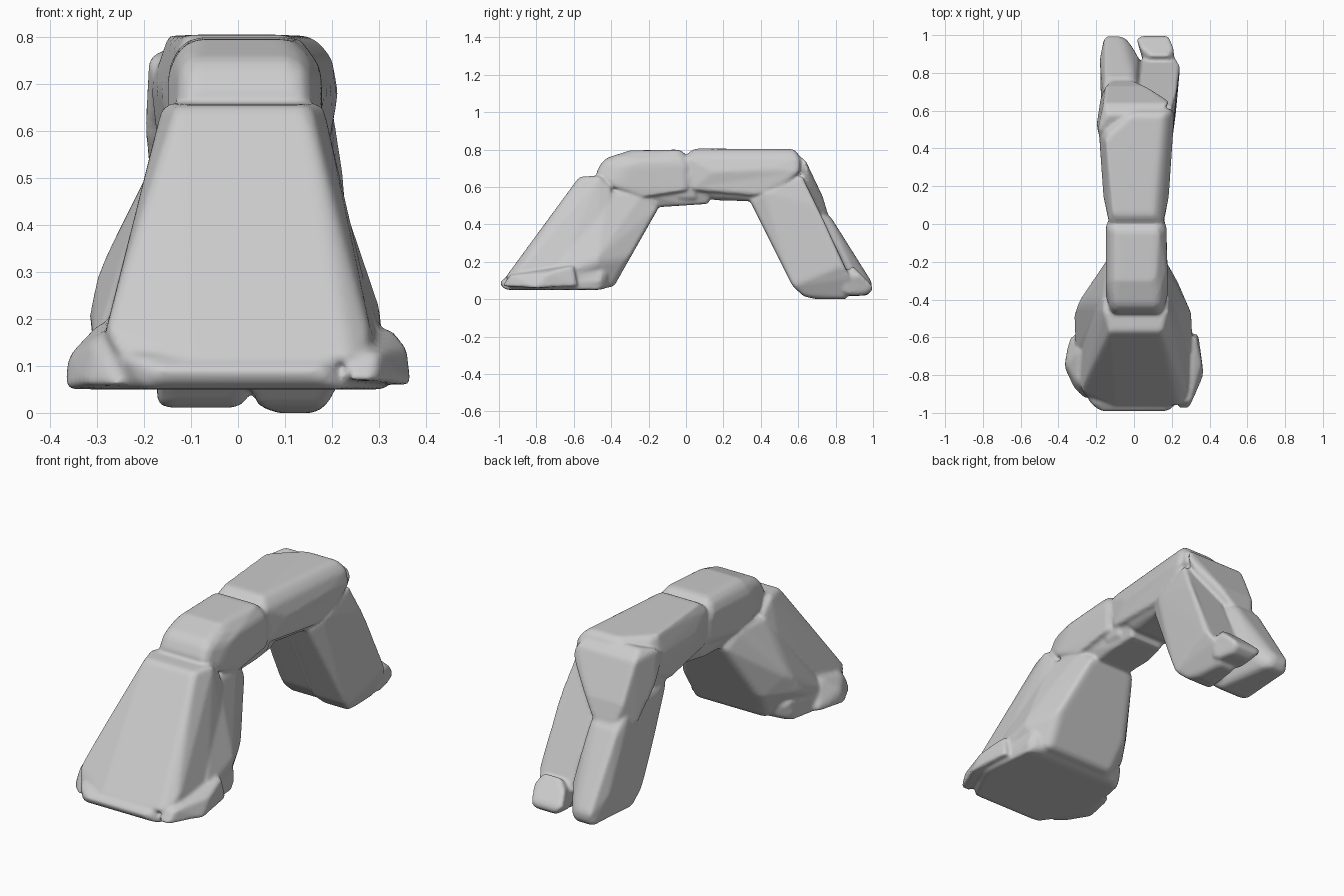
import bpy, bmesh, math

rocks = []


def rock(name, rows, bevel=0.025):
    """Convex boulder: every row (y, z, left x, right x) gives a left and a right point."""
    bm = bmesh.new()
    for y, z, xl, xr in rows:
        bm.verts.new((xl, y, z))
        bm.verts.new((xr, y, z))
    hull = bmesh.ops.convex_hull(bm, input=bm.verts)
    junk = {v for v in hull["geom_interior"] + hull["geom_unused"]
            if isinstance(v, bmesh.types.BMVert)}
    bmesh.ops.delete(bm, geom=list(junk), context="VERTS")
    bmesh.ops.dissolve_limit(bm, angle_limit=math.radians(5), verts=bm.verts, edges=bm.edges)
    bmesh.ops.recalc_face_normals(bm, faces=bm.faces)
    mesh = bpy.data.meshes.new(name)
    bm.to_mesh(mesh)
    bm.free()
    ob = bpy.data.objects.new(name, mesh)
    bpy.context.collection.objects.link(ob)
    mod = ob.modifiers.new("worn_edges", "BEVEL")
    mod.width = bevel
    mod.segments = 2
    mod.limit_method = "ANGLE"
    mod.angle_limit = math.radians(18)
    rocks.append(ob)


# Front leg: broad wedge, with a wider rear mass behind its sloping face
rock("front_leg_face", [
    (-0.97, 0.11, -0.10, 0.24), (-0.92, 0.12, -0.25, 0.28), (-0.88, 0.18, -0.28, 0.28),
    (-0.57, 0.655, -0.13, 0.15), (-0.46, 0.66, -0.16, 0.18), (-0.40, 0.60, -0.16, 0.18),
    (-0.45, 0.08, -0.29, 0.30), (-0.70, 0.06, -0.31, 0.32)], 0.02)
rock("front_leg_back", [
    (-0.74, 0.10, -0.31, 0.32), (-0.48, 0.20, -0.32, 0.31), (-0.42, 0.30, -0.30, 0.27),
    (-0.39, 0.06, -0.18, 0.22), (-0.30, 0.22, -0.20, 0.23), (-0.14, 0.50, -0.11, 0.14),
    (-0.22, 0.58, -0.14, 0.15), (-0.42, 0.58, -0.16, 0.18)])

# Foot slab and the lumps at its corners
rock("front_foot_slab", [
    (-1.00, 0.09, -0.17, 0.18), (-0.97, 0.05, -0.20, 0.22), (-0.94, 0.13, -0.24, 0.20),
    (-0.76, 0.05, -0.34, 0.32), (-0.72, 0.14, -0.33, 0.32), (-0.45, 0.05, -0.28, 0.29),
    (-0.42, 0.16, -0.28, 0.28), (-0.39, 0.08, -0.15, 0.18)], 0.02)
rock("front_foot_left_lump", [
    (-0.93, 0.06, -0.26, -0.20), (-0.87, 0.06, -0.32, -0.24), (-0.76, 0.05, -0.37, -0.28),
    (-0.74, 0.12, -0.365, -0.27), (-0.66, 0.20, -0.29, -0.25), (-0.58, 0.06, -0.34, -0.26),
    (-0.85, 0.16, -0.30, -0.25)], 0.02)
rock("front_foot_right_lump", [
    (-0.98, 0.07, 0.23, 0.29), (-0.94, 0.13, 0.23, 0.30), (-0.80, 0.06, 0.26, 0.37),
    (-0.74, 0.14, 0.25, 0.36), (-0.60, 0.18, 0.25, 0.33), (-0.58, 0.07, 0.25, 0.34)], 0.02)

# Bridge: two lintel blocks meeting at the middle, with rubble beneath
rock("front_lintel", [
    (-0.49, 0.66, -0.12, 0.15), (-0.44, 0.75, -0.12, 0.14), (-0.30, 0.795, -0.11, 0.12),
    (-0.02, 0.80, -0.11, 0.13), (0.02, 0.74, -0.15, 0.17), (0.02, 0.58, -0.14, 0.17),
    (-0.24, 0.54, -0.14, 0.17), (-0.40, 0.60, -0.15, 0.18), (-0.30, 0.73, -0.15, 0.18)], 0.03)
rock("bridge_joint", [
    (-0.06, 0.77, -0.11, 0.13), (0.06, 0.77, -0.11, 0.13), (0.06, 0.66, -0.135, 0.165),
    (-0.06, 0.66, -0.135, 0.165), (0.06, 0.53, -0.11, 0.14), (-0.06, 0.53, -0.11, 0.14)], 0.02)
rock("back_lintel", [
    (-0.01, 0.76, -0.13, 0.15), (0.04, 0.805, -0.11, 0.11), (0.46, 0.803, -0.15, 0.12),
    (0.58, 0.803, -0.02, 0.16), (0.61, 0.76, 0.02, 0.20), (0.61, 0.68, -0.10, 0.215),
    (0.56, 0.63, -0.17, 0.205), (0.46, 0.70, -0.185, 0.205), (0.15, 0.68, -0.165, 0.185),
    (0.36, 0.55, -0.17, 0.19), (0.02, 0.58, -0.13, 0.16)])
rock("underside_rubble_front", [
    (-0.30, 0.58, -0.14, 0.16), (-0.18, 0.49, -0.09, 0.11), (0.00, 0.505, -0.10, 0.12),
    (0.12, 0.51, -0.07, 0.11), (0.14, 0.62, -0.13, 0.15), (-0.10, 0.60, -0.135, 0.16)], 0.04)
rock("underside_rubble_back", [
    (0.04, 0.60, -0.13, 0.15), (0.14, 0.53, -0.10, 0.12), (0.34, 0.525, -0.13, 0.15),
    (0.50, 0.52, -0.16, 0.18), (0.50, 0.64, -0.17, 0.19)])

# Back leg: two leaning columns under a capping wedge, with a small foot stone
rock("back_leg_right", [
    (0.34, 0.53, 0.02, 0.16), (0.42, 0.57, 0.00, 0.20), (0.62, 0.66, 0.02, 0.20),
    (0.70, 0.50, 0.03, 0.225), (0.84, 0.18, 0.04, 0.245), (0.88, 0.11, 0.04, 0.22),
    (0.86, 0.00, 0.08, 0.17), (0.70, 0.00, 0.09, 0.16), (0.63, 0.015, 0.04, 0.19),
    (0.57, 0.07, 0.02, 0.22)])
rock("back_leg_left", [
    (0.35, 0.53, -0.14, 0.03), (0.42, 0.56, -0.17, 0.03), (0.66, 0.55, -0.16, 0.02),
    (0.78, 0.43, -0.15, 0.00), (1.00, 0.08, -0.15, -0.06), (0.98, 0.02, -0.16, -0.04),
    (0.88, 0.15, -0.18, 0.04), (0.66, 0.01, -0.17, 0.02), (0.58, 0.08, -0.17, 0.03)])
rock("back_leg_wedge", [
    (0.44, 0.72, -0.18, 0.00), (0.50, 0.76, -0.19, 0.00), (0.58, 0.785, -0.14, 0.14),
    (0.64, 0.74, -0.16, 0.18), (0.65, 0.68, -0.16, 0.19), (0.73, 0.55, -0.15, 0.06),
    (0.76, 0.45, -0.12, 0.00), (0.66, 0.42, -0.18, 0.02), (0.53, 0.58, -0.20, 0.05)], 0.02)
rock("back_foot_stone", [
    (0.82, 0.05, 0.06, 0.19), (0.86, 0.02, 0.05, 0.20), (0.85, 0.12, 0.06, 0.22),
    (0.89, 0.18, 0.09, 0.18), (0.94, 0.13, 0.03, 0.21), (0.99, 0.08, 0.01, 0.19),
    (1.00, 0.05, 0.04, 0.18), (0.96, 0.02, 0.06, 0.17)])

# Fuse the boulders into one weathered arch with softened creases
bpy.ops.object.select_all(action="DESELECT")
for ob in rocks:
    ob.select_set(True)
bpy.context.view_layer.objects.active = rocks[0]
bpy.ops.object.convert(target="MESH")
bpy.ops.object.join()
arch = bpy.context.view_layer.objects.active
arch.name = "rock_arch"
fuse = arch.modifiers.new("fuse", "REMESH")
fuse.mode = "VOXEL"
fuse.voxel_size = 0.009
fuse.use_smooth_shade = True
soften = arch.modifiers.new("soften", "SMOOTH")
soften.factor = 0.5
soften.iterations = 4
